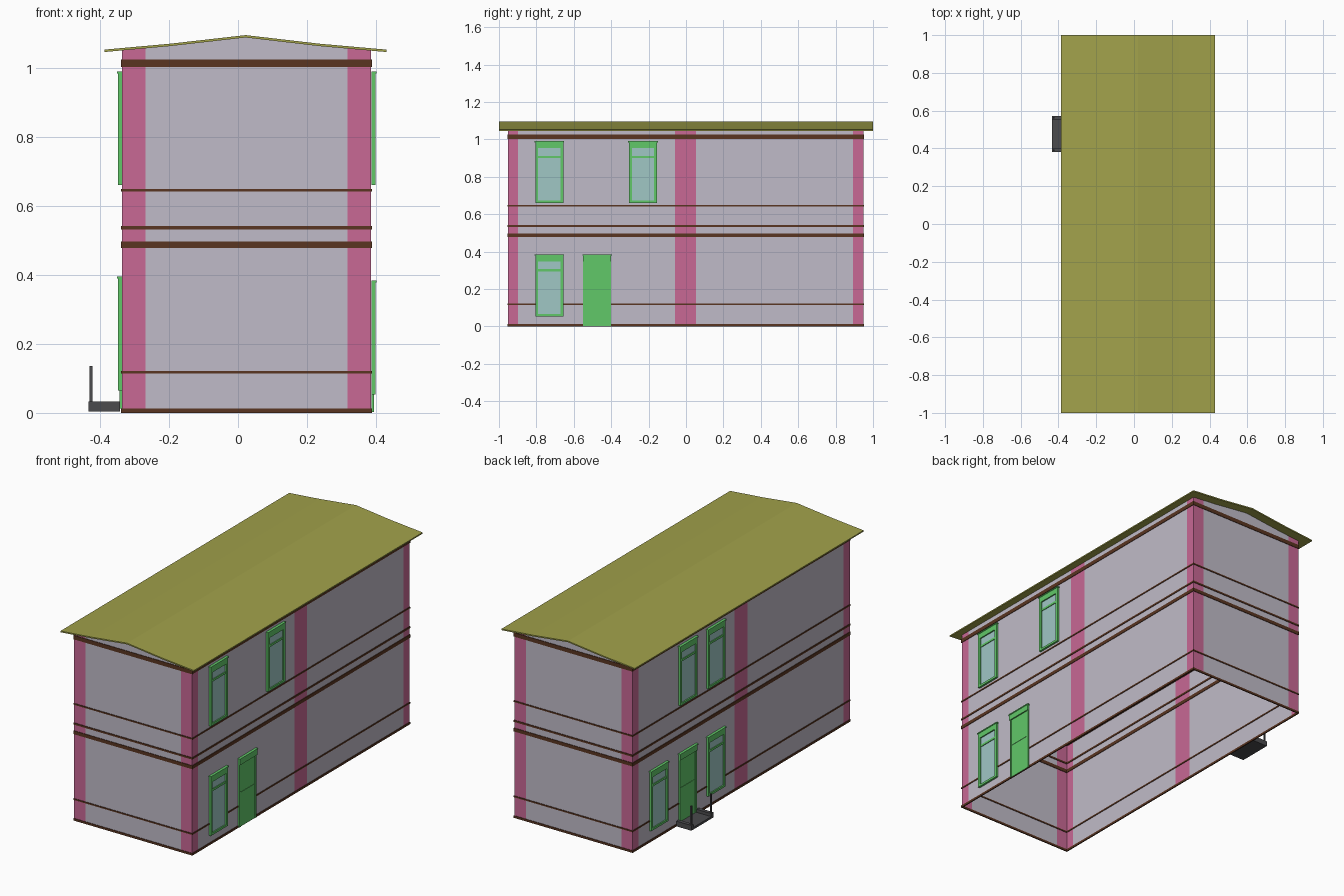
import bpy, bmesh

if "Cube" in bpy.data.objects:
    bpy.data.objects.remove(bpy.data.objects["Cube"])

def mat(name, rgb):
    m = bpy.data.materials.new(name)
    m.diffuse_color = (*rgb, 1)
    m.use_nodes = True
    m.node_tree.nodes["Principled BSDF"].inputs["Base Color"].default_value = m.diffuse_color
    return m

WALL = mat("wall_grey", (0.53, 0.50, 0.58))
PINK = mat("pillar_pink", (0.58, 0.14, 0.30))
BROWN = mat("band_brown", (0.10, 0.035, 0.015))
GREEN = mat("frame_green", (0.12, 0.58, 0.14))
GLASS = mat("glass", (0.35, 0.57, 0.56))
OLIVE = mat("roof_olive", (0.36, 0.36, 0.07))
DARK = mat("porch_dark", (0.07, 0.07, 0.075))

X0, X1, Y0, Y1 = -0.336, 0.386, -0.952, 0.948
ROOF = [(-0.387, 1.053), (-0.198, 1.07), (0.022, 1.095), (0.237, 1.07), (0.43, 1.053)]
THICK = 0.007

def finish(name, bm, mats):
    me = bpy.data.meshes.new(name)
    bm.to_mesh(me)
    bm.free()
    for m in mats:
        me.materials.append(m)
    ob = bpy.data.objects.new(name, me)
    bpy.context.collection.objects.link(ob)
    return ob

def boxes(name, items, material):
    """One object from boxes given as (x0, x1, y0, y1, z0, z1)."""
    bm = bmesh.new()
    for b in items:
        vs = bmesh.ops.create_cube(bm, size=1)["verts"]
        for v in vs:
            v.co = [(b[2*i] + b[2*i+1]) / 2 + v.co[i] * abs(b[2*i+1] - b[2*i]) for i in range(3)]
    return finish(name, bm, [material])

def roof_z(x):
    for (xa, za), (xb, zb) in zip(ROOF, ROOF[1:]):
        if xa <= x <= xb:
            return za + (zb - za) * (x - xa) / (xb - xa) - THICK * 0.6

# Walls: open shell, strips alternate between grey panels and pink pillars
def walls():
    bm = bmesh.new()
    xs = [X0, -0.268, -0.198, 0.022, 0.237, 0.317, X1]
    ys = [Y0, -0.899, -0.058, 0.054, 0.894, Y1]
    loop = [(x, Y0) for x in xs] + [(X1, y) for y in ys[1:]]
    loop += [(x, Y1) for x in xs[::-1][1:]] + [(X0, y) for y in ys[::-1][1:-1]]
    pink = [1, 0, 0, 0, 0, 1, 1, 0, 1, 0, 1] * 2
    low = [bm.verts.new((x, y, 0)) for x, y in loop]
    top = [bm.verts.new((x, y, roof_z(x))) for x, y in loop]
    n = len(loop)
    for i in range(n):
        j = (i + 1) % n
        f = bm.faces.new((low[i], low[j], top[j], top[i]))
        f.material_index = pink[i]
    finish("walls", bm, [WALL, PINK])
walls()

# Bands: rings straddling the wall
def band(name, z0, z1, d=0.003):
    bm = bmesh.new()
    rows = []
    for o, z in ((d, z0), (d, z1), (-d, z1), (-d, z0)):
        rows.append([bm.verts.new((x, y, z)) for x, y in
                     ((X0-o, Y0-o), (X1+o, Y0-o), (X1+o, Y1+o), (X0-o, Y1+o))])
    for r in range(4):
        a, b = rows[r], rows[(r + 1) % 4]
        for i in range(4):
            j = (i + 1) % 4
            bm.faces.new((a[i], a[j], b[j], b[i]))
    finish(name, bm, [BROWN])

for name, z0, z1 in (("base_band", 0, 0.012), ("sill_band_lower", 0.114, 0.122),
                     ("floor_band", 0.478, 0.497), ("middle_band", 0.531, 0.541),
                     ("sill_band_upper", 0.641, 0.649), ("cornice_band", 1.003, 1.025)):
    band(name, z0, z1)

# Roof: thin profile run along y
bm = bmesh.new()
prof = ROOF + [(x, z - THICK) for x, z in ROOF[::-1]]
f = bm.faces.new([bm.verts.new((x, -1, z)) for x, z in prof])
ext = bmesh.ops.extrude_face_region(bm, geom=[f])["geom"]
bmesh.ops.translate(bm, verts=[v for v in ext if isinstance(v, bmesh.types.BMVert)], vec=(0, 2, 0))
bmesh.ops.recalc_face_normals(bm, faces=bm.faces)
finish("roof", bm, [OLIVE])

def span(side, a, b):
    """x range at distance a..b outside the wall on side +1 (right) or -1 (left)."""
    w = X1 if side > 0 else X0
    return tuple(sorted((w + side * a, w + side * b)))

# Window: frame, lintel, transom bar and glass
def window(name, side, yc, z0, h=0.33):
    z1, w, t = z0 + h, 0.075, 0.015
    out = span(side, 0.0005, 0.012)
    mid = span(side, 0.0005, 0.009)
    cap = span(side, 0.0005, 0.015)
    boxes(name + "_frame", [
        (*out, yc - w, yc - w + t, z0, z1 - 0.03),
        (*out, yc + w - t, yc + w, z0, z1 - 0.03),
        (*out, yc - w + t, yc + w - t, z0, z0 + 0.012),
        (*out, yc - w, yc + w, z1 - 0.036, z1 - 0.006),
        (*cap, yc - w - 0.004, yc + w + 0.004, z1 - 0.006, z1),
        (*mid, yc - w + t, yc + w - t, z1 - 0.09, z1 - 0.078)], GREEN)
    boxes(name + "_glass", [(*span(side, 0.0005, 0.005), yc - w + t, yc + w - t,
                             z0 + 0.01, z1 - 0.034)], GLASS)

# Door: two panels with a groove, jambs and lintel
def door(name, side, yc, z0, z1):
    w, t = 0.075, 0.012
    out, leaf = span(side, 0.0005, 0.008), span(side, 0.0005, 0.005)
    zm = (z0 + z1) / 2
    boxes(name, [
        (*out, yc - w, yc - w + t, z0, z1 - 0.03),
        (*out, yc + w - t, yc + w, z0, z1 - 0.03),
        (*span(side, 0.0005, 0.012), yc - w, yc + w, z1 - 0.036, z1 - 0.006),
        (*span(side, 0.0005, 0.015), yc - w - 0.004, yc + w + 0.004, z1 - 0.006, z1),
        (*leaf, yc - w + t, yc + w - t, z0, zm - 0.002),
        (*span(side, 0.0005, 0.003), yc - w + t, yc + w - t, zm - 0.002, zm + 0.002),
        (*leaf, yc - w + t, yc + w - t, zm + 0.002, z1 - 0.034)], GREEN)

window("right_lower_window", 1, -0.73, 0.054)
window("right_upper_window_a", 1, -0.73, 0.66)
window("right_upper_window_b", 1, -0.23, 0.66)
window("left_lower_window_a", -1, 0.725, 0.065)
window("left_lower_window_b", -1, 0.225, 0.065)
window("left_upper_window_a", -1, 0.47, 0.66)
window("left_upper_window_b", -1, 0.225, 0.66)
door("right_door", 1, -0.475, 0.002, 0.384)
door("left_door", -1, 0.47, 0.012, 0.395)

# Porch in front of the left door: slab, side kerbs and posts
boxes("porch_slab", [(-0.434, -0.342, 0.40, 0.553, 0.004, 0.016)], DARK)
boxes("porch_kerbs", [(-0.434, -0.342, 0.38, 0.40, 0.004, 0.033),
                      (-0.434, -0.342, 0.553, 0.573, 0.004, 0.033)], DARK)
boxes("porch_posts", [(-0.43, -0.422, y - 0.004, y + 0.004, 0.03, 0.136)
                      for y in (0.39, 0.563)], DARK)
